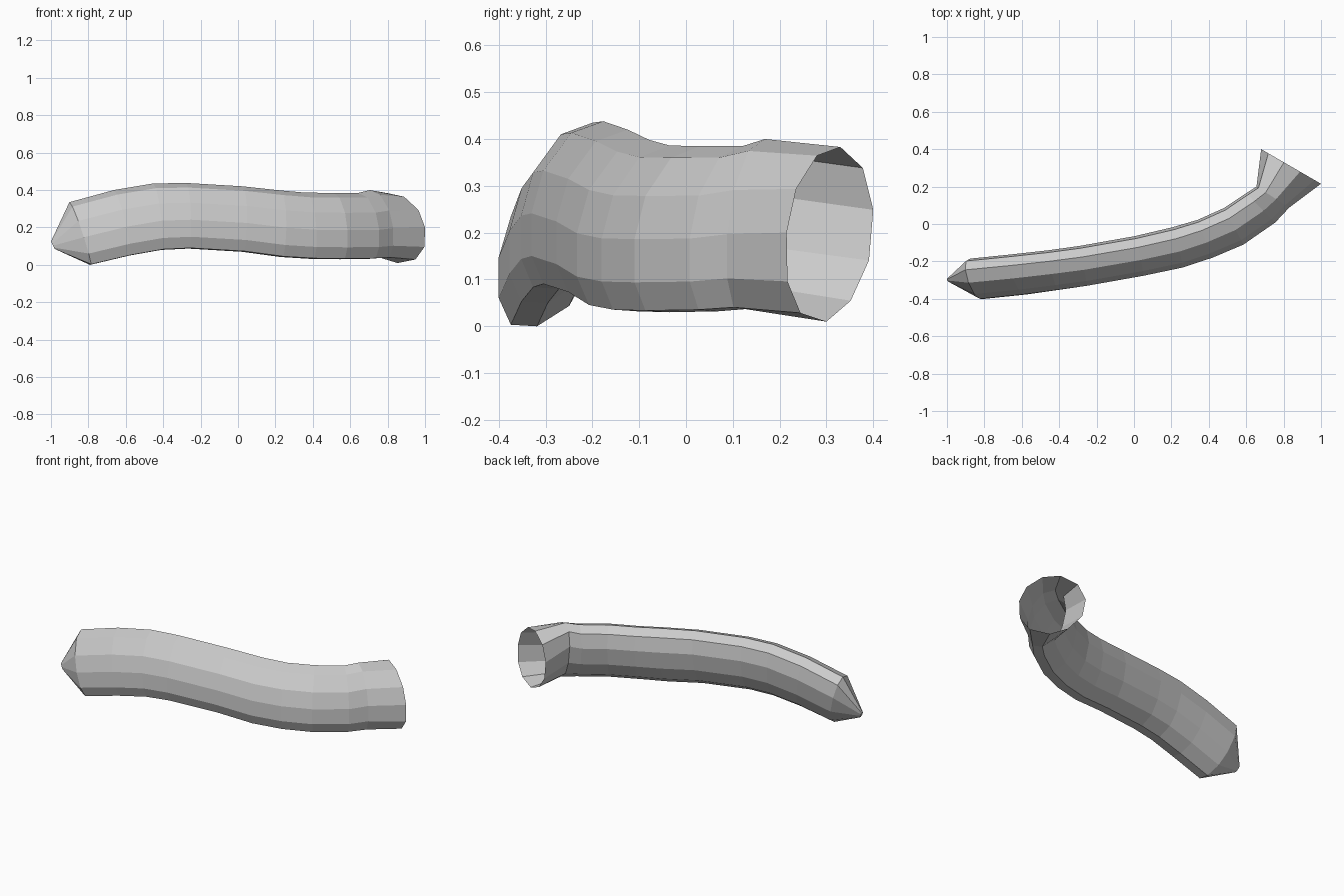
import bpy, bmesh

if "Cube" in bpy.data.objects:
    bpy.data.objects.remove(bpy.data.objects["Cube"])

# Cross-sections as (s, t): s = 0 back .. 1 front, t = 0 bottom .. 1 top
LEANING_D = [(.28, 1), (.6, .93), (.88, .7), (1, .44), (1, .18), (.88, .01),
             (.62, 0), (.3, .13), (.1, .36), (0, .66), (.06, .9)]
ROUND = [(.38, 1), (.65, .95), (.89, .76), (1, .51), (.99, .23), (.84, .05),
         (.54, 0), (.26, .12), (.05, .35), (0, .64), (.12, .88)]

# Stations along the sleeve: back xy, front xy, bottom z, top z, lean
STATIONS = [
    ((-.99, -.29), (-.99, -.31), .085, .125, .01),
    ((-.86, -.185), (-.83, -.4), .0, .335, .05),
    ((-.64, -.162), (-.60, -.377), .05, .40, .035),
    ((-.45, -.14), (-.41, -.352), .08, .435, .015),
    ((-.29, -.117), (-.25, -.33), .087, .438, 0),
    ((0, -.065), (.05, -.277), .07, .42, -.01),
    ((.2, -.018), (.26, -.233), .042, .398, -.01),
    ((.34, .022), (.42, -.18), .032, .386, 0),
    ((.48, .085), (.585, -.11), .03, .385, 0),
    ((.6, .165), (.755, .008), .032, .385, 0),
    ((.655, .2), (.83, .088), .037, .40, 0),
]
CUFF = ((.68, .4), (1.0, .215), .01, .383, 0)


def add_ring(bm, section, back, front, z0, z1, lean):
    ring = []
    for s, t in section:
        x = back[0] + (front[0] - back[0]) * s - lean * (2 * t - 1)
        y = back[1] + (front[1] - back[1]) * s
        ring.append(bm.verts.new((x, y, z0 + (z1 - z0) * t)))
    return ring


# Bent sleeve, closed at the pointed end and open at the flared cuff
bm = bmesh.new()
rings = [add_ring(bm, LEANING_D, *st) for st in STATIONS]
rings.append(add_ring(bm, ROUND, *CUFF))
for a, b in zip(rings, rings[1:]):
    for i in range(len(a)):
        j = (i + 1) % len(a)
        bm.faces.new((a[i], a[j], b[j], b[i]))
bm.faces.new(rings[0])
bmesh.ops.recalc_face_normals(bm, faces=bm.faces)

mesh = bpy.data.meshes.new("sleeve")
bm.to_mesh(mesh)
bm.free()
sleeve = bpy.data.objects.new("sleeve", mesh)
bpy.context.collection.objects.link(sleeve)
